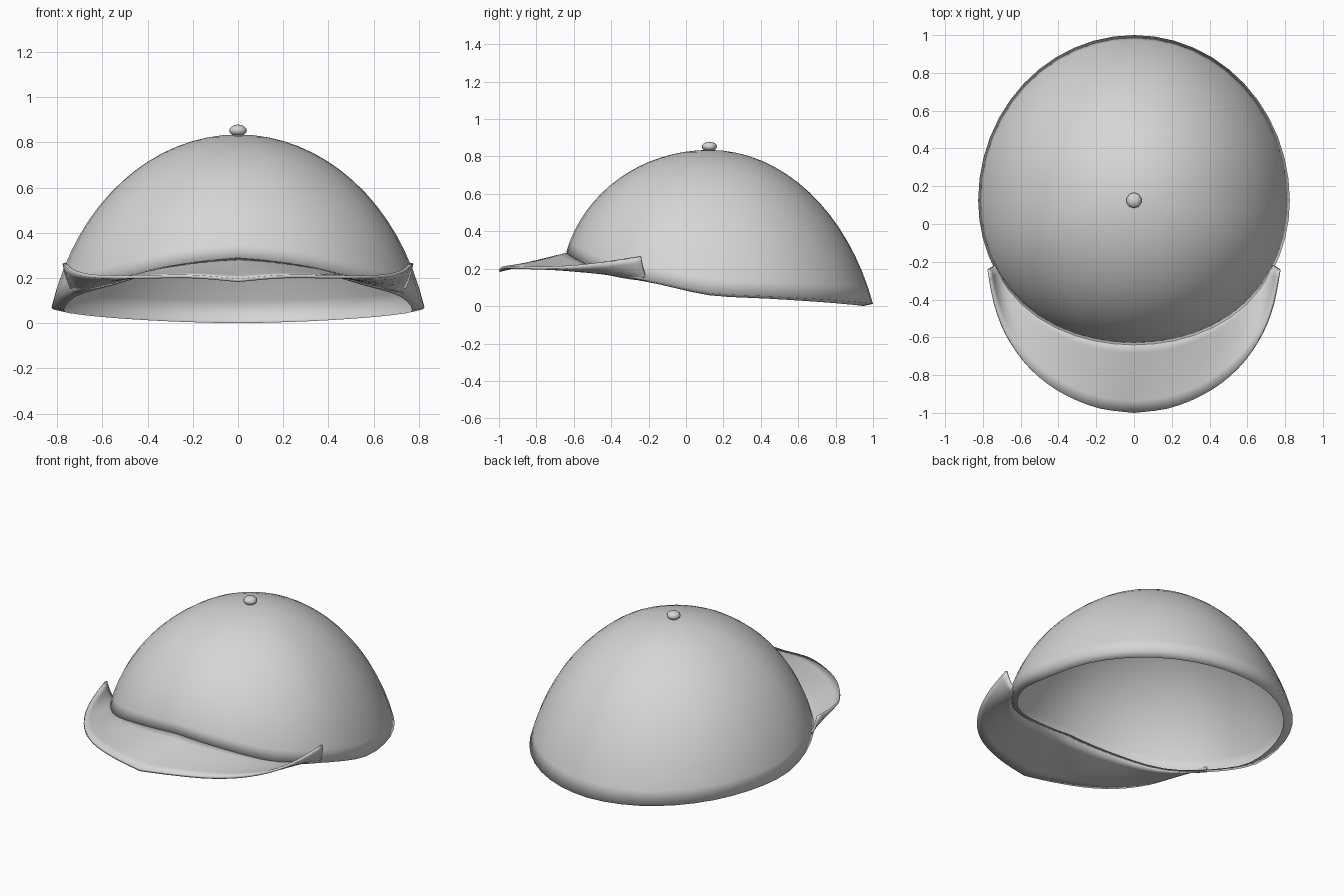
import bpy, bmesh, math
from mathutils import Vector

if "Cube" in bpy.data.objects:
    bpy.data.objects.remove(bpy.data.objects["Cube"])

grey = bpy.data.materials.new("cap_grey")
grey.diffuse_color = (0.67, 0.67, 0.67, 1)
grey.use_nodes = True
grey.node_tree.nodes["Principled BSDF"].inputs["Base Color"].default_value = grey.diffuse_color

CY, TOP = 0.125, 0.835          # crown centre and height
# rim height every 22.5 degrees, from front round to back
RIM_Z = [(0.29,), (0.252,), (0.18,), (0.13,), (0.07,), (0.052,), (0.035,), (0.02,), (0.012,)]
# outer edge of the brim, from centre front round to the side corner
BRIM = [(0, -1, 0.197), (0.2, -0.972, 0.214), (0.4, -0.885, 0.213), (0.55, -0.765, 0.212),
        (0.66, -0.61, 0.218), (0.725, -0.44, 0.237), (0.762, -0.24, 0.268)]


def spline(table, t):
    """Smooth lookup through evenly spaced points, t from 0 to 1."""
    n = len(table) - 1
    t = max(0.0, min(1.0, t)) * n
    i = min(int(t), n - 1)
    f = t - i
    a, b, c, d = (table[max(0, min(n, k))] for k in (i - 1, i, i + 1, i + 2))
    return [0.5 * (2*q + (r - p)*f + (2*p - 5*q + 4*r - s)*f*f + (3*q - p - 3*r + s)*f**3)
            for p, q, r, s in zip(a, b, c, d)]


def crown_point(angle, f):
    """angle is measured from the front; f runs from 0 at the top to 1 at the rim."""
    a = abs((angle + math.pi) % (2 * math.pi) - math.pi)
    zr = spline(RIM_Z, a / math.pi)[0]
    back = (1 - math.cos(a)) / 2
    limit = math.radians(75 - 5 * back * back)
    t = limit * f
    r = math.sin(t) / math.sin(limit)
    z = zr + (TOP - zr) * (math.cos(t) - math.cos(limit)) / (1 - math.cos(limit))
    depth = 0.765 if math.cos(a) > 0 else 0.875
    # the front of the crown is slightly squarer than an ellipse
    full = 1 + (0.02 * math.sin(2 * a) ** 2 if math.cos(a) > 0 else 0)
    return Vector((0.825 * r * full * math.sin(angle), CY - depth * r * full * math.cos(angle), z))


def finish(name, bm, thickness=0):
    bmesh.ops.recalc_face_normals(bm, faces=bm.faces)
    if sum(f.normal.z * f.calc_area() for f in bm.faces) < -0.01:
        bmesh.ops.reverse_faces(bm, faces=bm.faces)
    for f in bm.faces:
        f.smooth = True
    mesh = bpy.data.meshes.new(name)
    bm.to_mesh(mesh)
    bm.free()
    mesh.materials.append(grey)
    obj = bpy.data.objects.new(name, mesh)
    bpy.context.collection.objects.link(obj)
    if thickness:
        mod = obj.modifiers.new("thickness", 'SOLIDIFY')
        mod.thickness = thickness
        mod.offset = -1
    return obj


def grid_faces(bm, rows, closed=False):
    for a, b in zip(rows, rows[1:]):
        n = len(a)
        for i in range(n if closed else n - 1):
            j = (i + 1) % n
            bm.faces.new((a[i], a[j], b[j], b[i]))


# crown: single domed sheet with a slanted, wavy rim
bm = bmesh.new()
SEG, RINGS = 48, 16
rows = [[bm.verts.new(crown_point(2 * math.pi * i / SEG, k / RINGS)) for i in range(SEG)]
        for k in range(1, RINGS + 1)]
# hem: narrow lip folded inward under the rim
hem = []
for v in rows[-1]:
    d = Vector((v.co.x, v.co.y - CY, 0)).normalized() * 0.055
    hem.append(bm.verts.new(v.co - d - Vector((0, 0, 0.012))))
rows.append(hem)
grid_faces(bm, rows, True)
tip = bm.verts.new((0, CY, TOP))
for i in range(SEG):
    bm.faces.new((tip, rows[0][(i + 1) % SEG], rows[0][i]))
finish("crown", bm)

# brim: strip from the crown rim out to the upturned edge
bm = bmesh.new()
rows = []
COLS, STEPS = 20, 6
for k in range(STEPS + 1):
    v = k / STEPS
    row = []
    for i in range(-COLS, COLS + 1):
        s = i / COLS
        x, y, z = spline(BRIM, abs(s))
        outer = Vector((math.copysign(x, s), y, z))
        inner = crown_point(math.radians(63) * s, 1)
        inner.x *= 0.97
        inner.y += 0.02
        p = inner.lerp(outer, v)
        p.z -= 0.018 * abs(s) * math.sin(math.pi * v ** 1.4)   # slight dish at the sides
        row.append(bm.verts.new(p))
    rows.append(row)
grid_faces(bm, rows)
finish("brim", bm, 0.015)

# top button
bm = bmesh.new()
bmesh.ops.create_uvsphere(bm, u_segments=10, v_segments=8, radius=1)
for v in bm.verts:
    v.co = Vector((v.co.x * 0.041, CY + v.co.y * 0.041, 0.853 + v.co.z * 0.026))
finish("top_button", bm)
